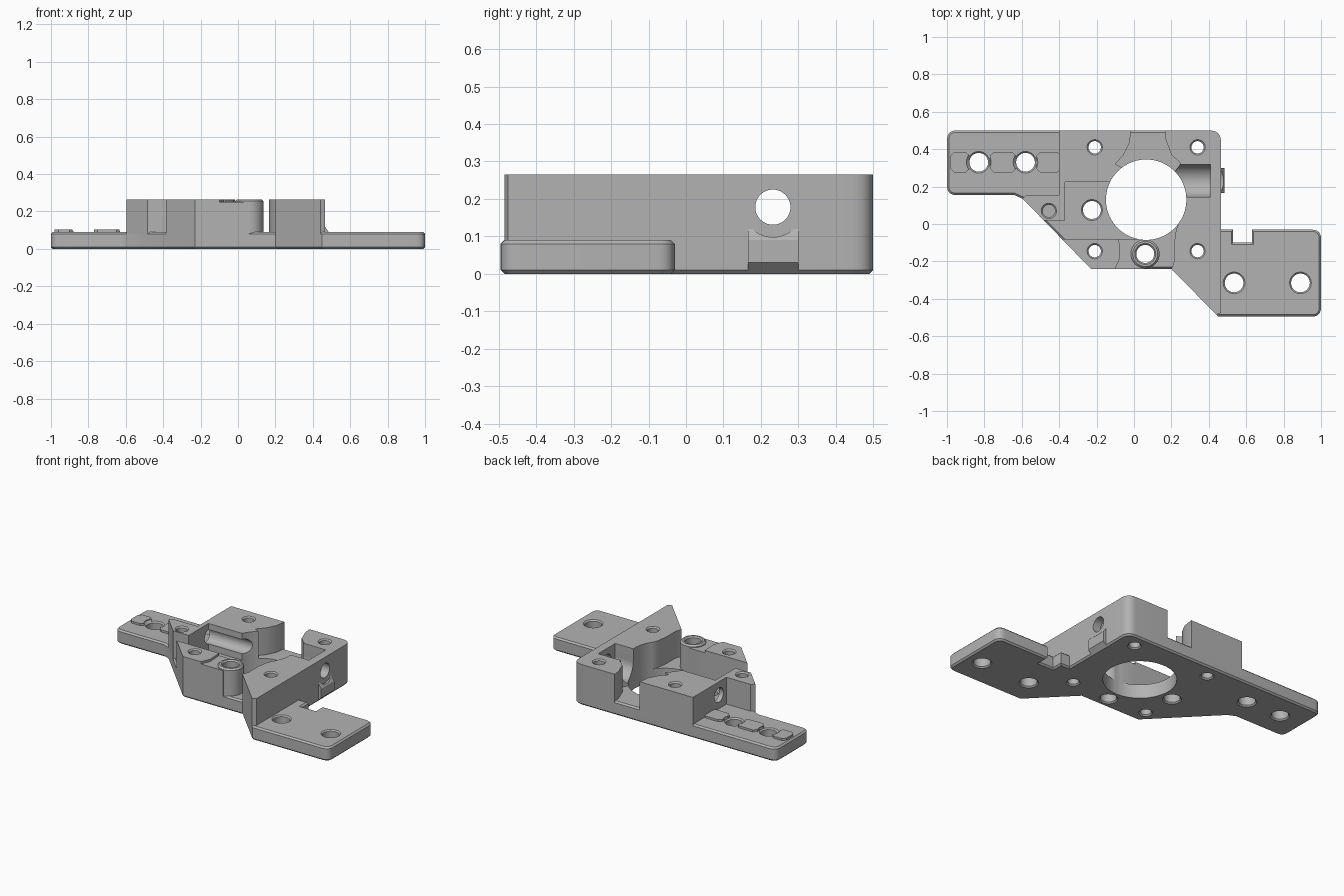
import bpy, bmesh, math
from mathutils import Vector, Matrix

cube = bpy.data.objects.get("Cube")
if cube:
    bpy.data.objects.remove(cube, do_unlink=True)

PLATE, TOP = 0.09, 0.265
BORE_Y, BORE_Z = 0.232, 0.178

grey = bpy.data.materials.new("satin_grey")
grey.use_nodes = True
color = (0.45, 0.45, 0.45, 1)
grey.diffuse_color = color
grey.node_tree.nodes["Principled BSDF"].inputs["Base Color"].default_value = color


def finish(name, bm):
    bmesh.ops.recalc_face_normals(bm, faces=bm.faces)
    mesh = bpy.data.meshes.new(name)
    bm.to_mesh(mesh)
    bm.free()
    mesh.materials.append(grey)
    obj = bpy.data.objects.new(name, mesh)
    bpy.context.collection.objects.link(obj)
    return obj


def outline(points):
    """Corners given as (x, y) stay sharp; (x, y, r) are rounded."""
    result = []
    for i, p in enumerate(points):
        c = Vector(p[:2])
        if len(p) == 2:
            result.append(c)
            continue
        a = c + (Vector(points[i - 1][:2]) - c).normalized() * p[2]
        b = c + (Vector(points[(i + 1) % len(points)][:2]) - c).normalized() * p[2]
        for k in range(7):
            t = k / 6
            result.append(a * (1 - t) ** 2 + c * 2 * t * (1 - t) + b * t * t)
    return result


def prism(name, points, low, high, chamfer=0, sideways=False):
    bm = bmesh.new()
    place = (lambda p, h: (p.x, h, p.y)) if sideways else (lambda p, h: (p.x, p.y, h))
    face = bm.faces.new([bm.verts.new(place(p, low)) for p in outline(points)])
    ext = bmesh.ops.extrude_face_region(bm, geom=[face], use_keep_orig=True)
    shift = Vector((0, high - low, 0)) if sideways else Vector((0, 0, high - low))
    bmesh.ops.translate(bm, vec=shift, verts=[v for v in ext["geom"] if isinstance(v, bmesh.types.BMVert)])
    bmesh.ops.recalc_face_normals(bm, faces=bm.faces)
    if chamfer:
        rims = [e for e in bm.edges if abs(e.verts[0].co.z - e.verts[1].co.z) < 1e-5]
        bmesh.ops.bevel(bm, geom=rims, offset=chamfer, segments=1, affect="EDGES")
    return finish(name, bm)


def box(name, x0, x1, y0, y1, z0, z1):
    return prism(name, [(x0, y0), (x1, y0), (x1, y1), (x0, y1)], z0, z1)


def turned(name, rings, x=0, y=0, matrix=None, sides=40):
    """Stack of (radius, height) rings around a vertical axis."""
    bm = bmesh.new()
    loops = []
    for r, z in rings:
        angles = [2 * math.pi * k / sides for k in range(sides)]
        loops.append([bm.verts.new((x + r * math.cos(a), y + r * math.sin(a), z)) for a in angles])
    bm.faces.new(loops[0])
    bm.faces.new(loops[-1])
    for lo, hi in zip(loops, loops[1:]):
        for k in range(sides):
            n = (k + 1) % sides
            bm.faces.new((lo[k], lo[n], hi[n], hi[k]))
    if matrix:
        bm.transform(matrix)
    return finish(name, bm)


def bore(r, x0, x1):
    matrix = Matrix.Translation((0, BORE_Y, BORE_Z)) @ Matrix.Rotation(math.pi / 2, 4, "Y")
    return turned("bore_cutter", [(r, x0), (r, x1)], matrix=matrix)


def combine(target, tool, operation):
    tool.hide_render = True
    mod = target.modifiers.new("combine", "BOOLEAN")
    mod.operation, mod.solver, mod.object = operation, "EXACT", tool
    deps = bpy.context.evaluated_depsgraph_get()
    mesh = bpy.data.meshes.new_from_object(target.evaluated_get(deps))
    target.modifiers.clear()
    target.data = mesh
    bpy.data.objects.remove(tool, do_unlink=True)


# Base plate with arm and tab
bracket = prism("mounting_bracket", [
    (-1, .155, .05), (-.64, .155), (-.595, .135), (-.23, -.24), (.2, -.24), (.45, -.495),
    (1, -.495, .05), (1, -.03, .05), (.63, -.03), (.63, -.1), (.53, -.1), (.53, -.03),
    (.465, -.03), (.465, .5, .06), (-1, .5, .05)], 0, PLATE, chamfer=.01)

# Raised posts
solids = [
    prism("rear_post", [
        (-.4, .5), (-.015, .5), (-.025, .43), (-.055, .37), (-.1, .32), (0, .27), (0, .225),
        (-.37, .225), (-.37, .02), (-.483, .02), (-.595, .135), (-.575, .155), (-.4, .155)], .05, TOP),
    prism("side_wall", [
        (.165, .5), (.17, .45), (.2, .37), (.25, .325), (.2, .25), (.2, .1), (.26, .06),
        (.225, -.03), (.215, -.1), (.215, -.2), (.2, -.24), (.44, -.485), (.465, -.475),
        (.465, .5, .06)], .05, TOP),
    prism("front_post", [
        (-.386, -.08), (-.08, -.08), (-.075, -.18), (-.1, -.24), (-.23, -.24)], .05, TOP),
    box("front_ledge", -.12, .06, -.24, -.08, .05, .25),
    turned("boss", [(.077, .05), (.077, .255), (.067, TOP)], .06, -.16),
    prism("wall_lip", [(.45, .01), (.465, .01), (.485, .03), (.485, .09), (.465, .12), (.45, .12)],
          .165, .3, sideways=True),
]
# Guide ribs along the arm
for x0, x1 in ((-.98, -.88), (-.77, -.63), (-.52, -.39)):
    c = .02
    solids.append(prism("guide_rib", [
        (x0 + c, .275), (x1 - c, .275), (x1, .295), (x1, .365), (x1 - c, .385),
        (x0 + c, .385), (x0, .365), (x0, .295)], .07, .103))
for solid in solids:
    combine(bracket, solid, "UNION")

# Large opening, horizontal bore and round-bottomed channel
cutters = [
    turned("opening_cutter", [(.215, -.1), (.215, .5)], .065, .13, sides=72),
    bore(.047, -.5, .6),
    bore(.0875, .2, .41),
    box("channel_cutter", .2, .41, BORE_Y - .0874, BORE_Y + .0874, BORE_Z, .4),
    bore(.08, .4655, .6),
    turned("blind_cutter", [(.033, .12), (.033, TOP - .008), (.048, TOP + .007)], -.455, .07),
]


# Countersunk through holes
def hole(x, y, r, top):
    rim = r + .016
    cutters.append(turned("hole_cutter", [(rim, -.008), (r, .008), (r, top - .008), (rim, top + .008),
                                          (rim, top + .05)], x, y))


for x in (-.21, .34):
    for y in (-.145, .41):
        hole(x, y, .033, TOP)
for x in (.535, .89):
    hole(x, -.315, .05, PLATE)
for x in (-.83, -.58):
    hole(x, .33, .05, PLATE)
hole(-.225, .075, .048, PLATE)
hole(.06, -.16, .048, TOP)
for cutter in cutters:
    combine(bracket, cutter, "DIFFERENCE")

# Smooth round walls, keep edges crisp
bpy.ops.object.select_all(action="DESELECT")
bpy.context.view_layer.objects.active = bracket
bracket.select_set(True)
bpy.ops.object.shade_smooth_by_angle(angle=math.radians(30))
